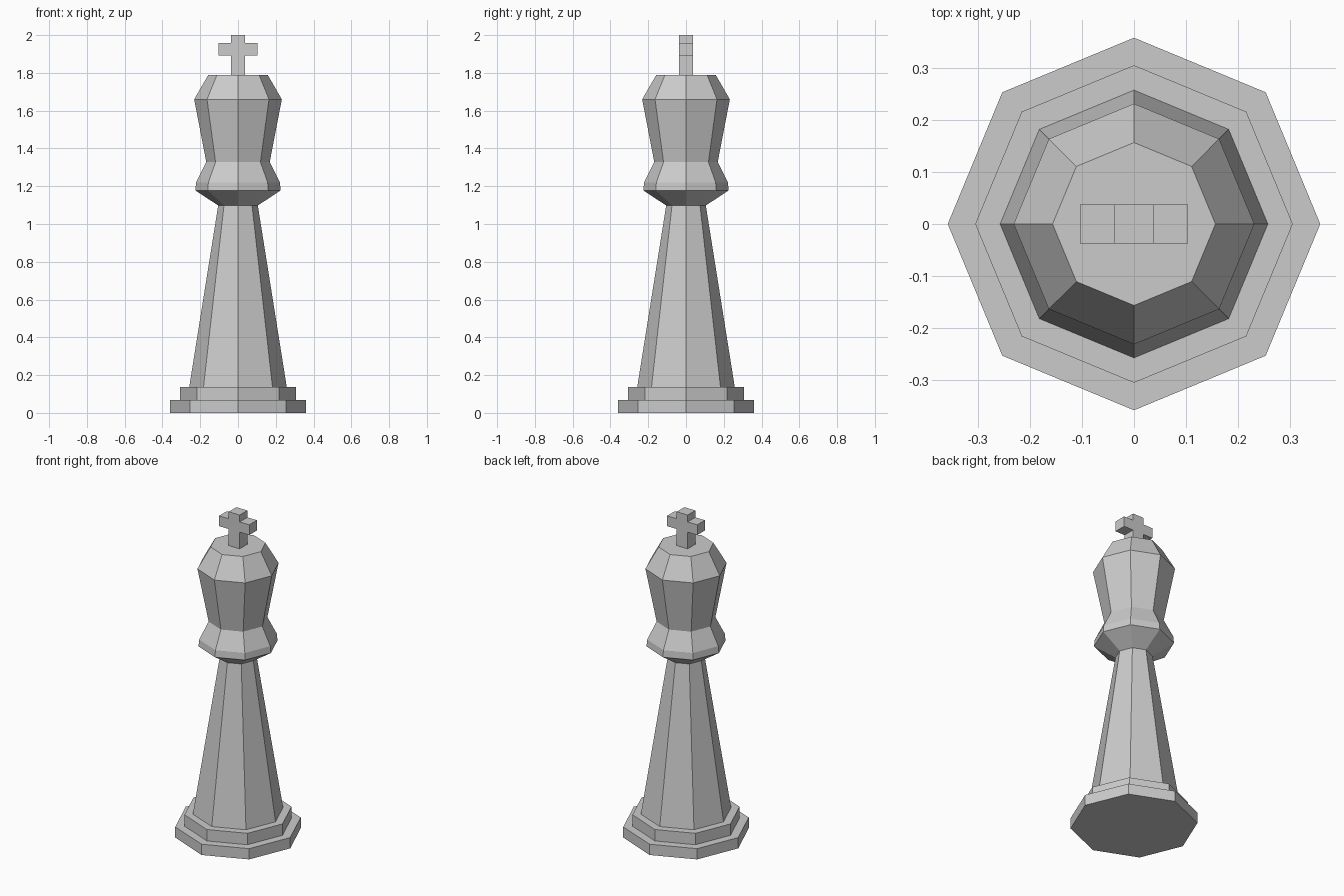
import bpy, bmesh
from math import cos, sin, tau

if "Cube" in bpy.data.objects:
    bpy.data.objects.remove(bpy.data.objects["Cube"])

SIDES = 8


def finish(bm, name):
    bmesh.ops.recalc_face_normals(bm, faces=bm.faces)
    mesh = bpy.data.meshes.new(name)
    bm.to_mesh(mesh)
    bm.free()
    obj = bpy.data.objects.new(name, mesh)
    bpy.context.collection.objects.link(obj)
    return obj


def lathe(name, profile):
    """Turn a (radius, height) profile into a closed octagonal solid."""
    bm = bmesh.new()
    rings = [[bm.verts.new((r * cos(tau * i / SIDES), r * sin(tau * i / SIDES), z))
              for i in range(SIDES)] for r, z in profile]
    for low, high in zip(rings, rings[1:]):
        for i in range(SIDES):
            j = (i + 1) % SIDES
            bm.faces.new((low[i], low[j], high[j], high[i]))
    bm.faces.new(rings[0][::-1])
    bm.faces.new(rings[-1])
    return finish(bm, name)


# Turned body: stepped base, tapered stem, collar, flared head
lathe("turned_body", [
    (0.359, 0.0), (0.359, 0.067),
    (0.306, 0.067), (0.306, 0.138),
    (0.258, 0.138), (0.105, 1.098),
    (0.226, 1.178), (0.222, 1.22),
    (0.168, 1.328), (0.232, 1.66), (0.157, 1.79),
])

# Cross finial: half outline mirrored in x, then extruded along y
half = [(0.038, 1.79), (0.038, 1.893), (0.104, 1.893),
        (0.104, 1.957), (0.038, 1.957), (0.038, 2.0)]
outline = half + [(-x, z) for x, z in reversed(half)]
depth = 0.075
bm = bmesh.new()
face = bm.faces.new([bm.verts.new((x, -depth / 2, z)) for x, z in outline])
ext = bmesh.ops.extrude_face_region(bm, geom=[face], use_keep_orig=True)
bmesh.ops.translate(bm, vec=(0, depth, 0),
                    verts=[g for g in ext["geom"] if isinstance(g, bmesh.types.BMVert)])
finish(bm, "cross_finial")
